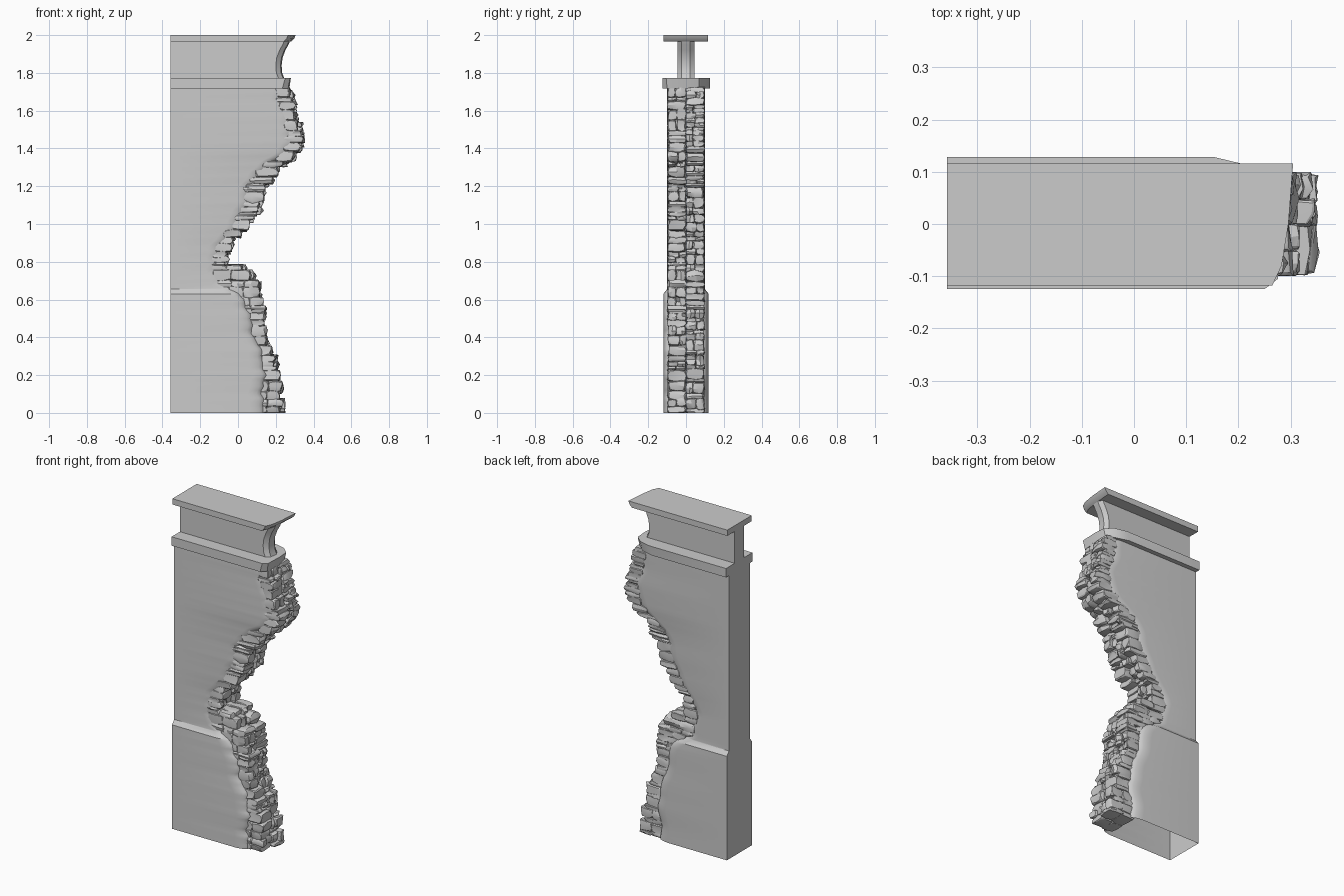
import bpy, bmesh, math, random
from mathutils import Vector

if "Cube" in bpy.data.objects:
    bpy.data.objects.remove(bpy.data.objects["Cube"])

random.seed(7)
LEFT = -0.358

# (z, x) outlines of the broken edge
PLASTER = [(0, .135), (.1, .135), (.2, .145), (.3, .135), (.4, .09), (.5, .07), (.6, .04),
           (.64, .0), (.68, -.06), (.76, -.09), (.82, -.095), (.9, -.06), (1.0, .02),
           (1.1, .06), (1.2, .09), (1.27, .13), (1.32, .19), (1.37, .27), (1.43, .30),
           (1.5, .305), (1.6, .27), (1.72, .245)]
STONE = [(0, .235), (.2, .21), (.29, .2), (.35, .155), (.45, .13), (.55, .135), (.64, .115),
         (.72, .10), (.735, .03), (.775, .02), (.785, -.06), (.82, -.07), (.9, -.035),
         (1.0, .05), (1.06, .11), (1.2, .145), (1.3, .215), (1.35, .295), (1.41, .335),
         (1.5, .33), (1.6, .30), (1.72, .265)]


def at(table, z):
    for (z0, x0), (z1, x1) in zip(table, table[1:]):
        if z <= z1:
            return x0 + (x1 - x0) * (z - z0) / (z1 - z0)
    return table[-1][1]


def finish(bm, name, angle=35):
    bmesh.ops.recalc_face_normals(bm, faces=bm.faces)
    me = bpy.data.meshes.new(name)
    bm.to_mesh(me)
    bm.free()
    ob = bpy.data.objects.new(name, me)
    bpy.context.collection.objects.link(ob)
    bpy.ops.object.select_all(action='DESELECT')
    ob.select_set(True)
    bpy.context.view_layer.objects.active = ob
    bpy.ops.object.shade_smooth_by_angle(angle=math.radians(angle))
    return ob


def loft(name, rings, caps=True):
    """Skin closed rings stacked from bottom to top."""
    bm = bmesh.new()
    rows = [[bm.verts.new(p) for p in ring] for ring in rings]
    n = len(rows[0])
    for a, b in zip(rows, rows[1:]):
        for i in range(n):
            j = (i + 1) % n
            bm.faces.new((a[i], a[j], b[j], b[i]))
    if caps:
        bm.faces.new(rows[0][::-1])
        bm.faces.new(rows[-1])
    return finish(bm, name)


# Plaster wall: hollow below, with a thicker base and softly worn broken edges
def wall_ring(z):
    h = .12 - .02 * min(max((z - .63) / .025, 0), 1)
    wob = .006 * math.sin(z * 41) + .005 * math.sin(z * 97 + 1)
    e = at(PLASTER, z) + wob
    b = at(PLASTER, z) - .012 - .03 * max(0, .6 - z) + .007 * math.sin(z * 33 + 2)
    worn = [(-.075, 0), (-.05, .003), (-.028, .009), (-.01, .018), (0, .034), (-.012, .055)]
    front = [(e + dx, -h + dy, z) for dx, dy in worn]
    back = [(b + dx, h - dy, z) for dx, dy in reversed(worn)]
    return [(LEFT, -h, z)] + front + back + [(LEFT, h, z)]


levels = sorted([i * .02 for i in range(87) if abs(i * .02 - .64) > .005] + [.63, .655])
loft("plaster_wall", [wall_ring(z) for z in levels], caps=False)


# Ledge, neck and cap on top of the wall
def chipped(z, front, back, ends):
    """Rectangular outline whose right end follows a few chipped points."""
    return [(LEFT, front, z)] + [(x, y, z) for x, y in ends] + [(LEFT, back, z)]


ledge_low = [(.235, -.125), (.265, -.10), (.272, 0), (.26, .07), (.22, .105), (.14, .128)]
ledge_top = [(.25, -.125), (.276, -.105), (.28, 0), (.275, .07), (.23, .11), (.155, .128)]
loft("wall_ledge", [chipped(1.718, -.125, .128, ledge_low),
                    chipped(1.772, -.125, .128, ledge_top)])

neck = [(1.77, .24), (1.80, .228), (1.84, .225), (1.88, .23), (1.92, .245), (1.95, .262), (1.97, .27)]
loft("top_neck", [chipped(z, -.045, .045, [(x - .025, -.045), (x, -.025), (x + .006, .02), (x - .01, .045)])
                  for z, x in neck])

cap_end = [(.265, -.118), (.283, -.08), (.296, 0), (.305, .116)]
loft("top_cap", [chipped(z, -.118, .116, [(x - d, y) for x, y in cap_end])
                 for z, d in ((1.965, .025), (1.98, .008), (2.0, 0))])


# Exposed masonry: two stacks of rough stones along the break
def add_stone(bm, lo, hi):
    size = Vector(hi) - Vector(lo)
    mid = (Vector(hi) + Vector(lo)) / 2
    part = bmesh.new()
    bmesh.ops.create_cube(part, size=1)
    bmesh.ops.subdivide_edges(part, edges=part.edges[:], cuts=1, use_grid_fill=True)
    for v in part.verts:
        # pull corners in so the block looks broken, and bulge the outer face
        k = sum(abs(c) > .4 for c in v.co)
        shrink = (1, 1.04, 1.0, .9)[k]
        jit = Vector([random.uniform(-.09, .09) for _ in range(3)])
        co = v.co * shrink + jit
        v.co = mid + Vector((co.x * size.x, co.y * size.y, co.z * size.z))
    sharp = [e for e in part.edges if e.calc_face_angle(0) > .7]
    bmesh.ops.bevel(part, geom=sharp, offset=min(size) * .1, segments=1, affect='EDGES',
                    clamp_overlap=True)
    for v in part.verts:
        v.co.z = max(v.co.z, 0)
        v.co.x = min(v.co.x, .356)
        v.co.y = max(-.1, min(.1, v.co.y))
    tmp = bpy.data.meshes.new("tmp")
    part.to_mesh(tmp)
    part.free()
    bm.from_mesh(tmp)
    bpy.data.meshes.remove(tmp)


for side, name in ((-1, "front_stones"), (1, "back_stones")):
    bm = bmesh.new()
    z = 0.0
    while z < 1.715:
        h = min(random.choice((.02, .028, .035, .045, .055)), 1.722 - z)
        if 1.722 - z - h < .015:
            h = 1.722 - z
        zm = z + h / 2
        # one or two stones across the half thickness
        cut = random.uniform(.035, .06)
        spans = [(0, .096)] if random.random() < .4 else [(0, cut), (cut, .096)]
        for y0, y1 in spans:
            ya, yb = sorted((side * y0, side * y1))
            x1 = at(STONE, zm) + random.uniform(-.016, .016)
            x0 = min(at(PLASTER, zm) - .05, x1 - .05)
            n = max(1, round((x1 - x0) / .085))
            for i in range(n):
                a = x0 + (x1 - x0) * i / n
                b = x0 + (x1 - x0) * (i + 1) / n
                dz = random.uniform(0, .006)
                add_stone(bm, (a - .004, ya - .001, z - .002),
                          (b + .004, yb + .001, min(z + h + dz, 1.725)))
        z += h
    finish(bm, name, 25)
